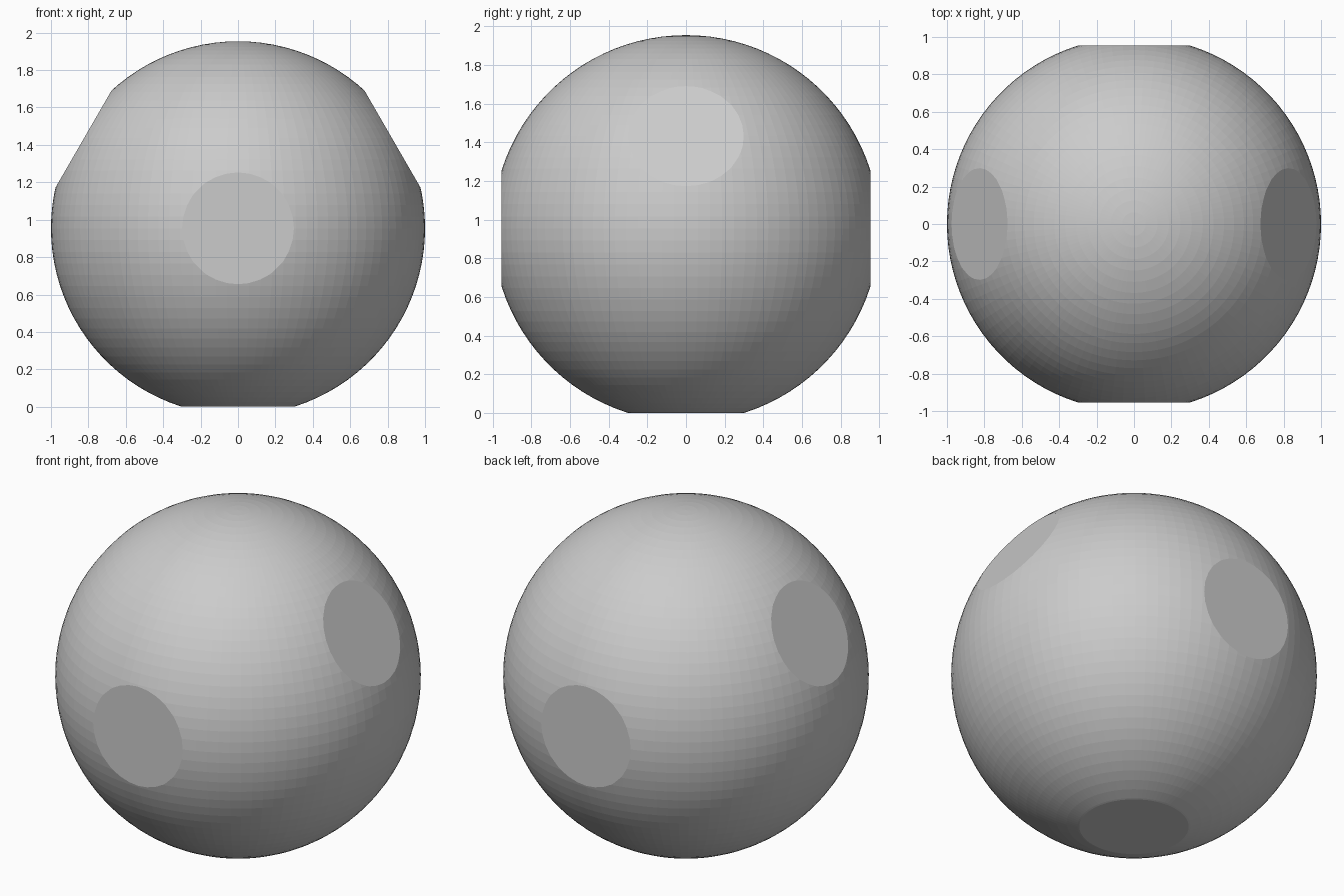
import bpy, bmesh
from math import sqrt, sin, cos, radians
from mathutils import Vector

if "Cube" in bpy.data.objects:
    bpy.data.objects.remove(bpy.data.objects["Cube"])

R, FLAT_R = 1.0, 0.3
D = sqrt(R * R - FLAT_R * FLAT_R)   # distance of each flat from the centre

# Faceted ball
bm = bmesh.new()
bmesh.ops.create_uvsphere(bm, u_segments=100, v_segments=50, radius=R)

# Round flats: base, front, back and two raised sides
c, s = cos(radians(30)), sin(radians(30))
normals = [(0, 0, -1), (0, -1, 0), (0, 1, 0), (c, 0, s), (-c, 0, s)]
for n in map(Vector, normals):
    geom = bm.verts[:] + bm.edges[:] + bm.faces[:]
    bmesh.ops.bisect_plane(bm, geom=geom, dist=1e-5, plane_co=n * D,
                           plane_no=n, clear_outer=True)
    rim = [e for e in bm.edges if e.is_boundary]
    bmesh.ops.holes_fill(bm, edges=rim, sides=0)

bmesh.ops.recalc_face_normals(bm, faces=bm.faces[:])
bmesh.ops.translate(bm, verts=bm.verts[:], vec=(0, 0, D))

mesh = bpy.data.meshes.new("flatted_ball")
bm.to_mesh(mesh)
bm.free()
ball = bpy.data.objects.new("flatted_ball", mesh)
bpy.context.collection.objects.link(ball)
